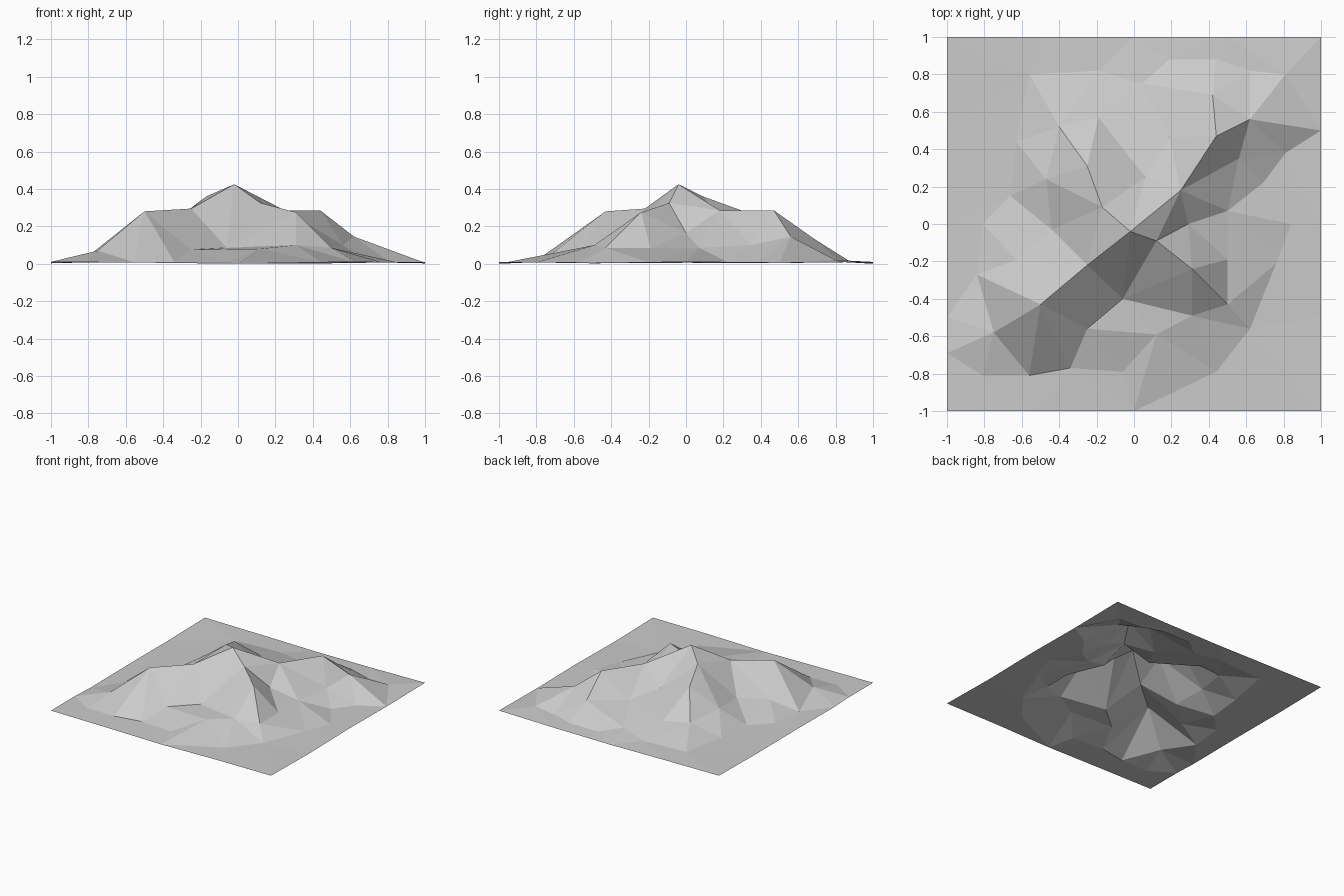
import bpy
import random
from mathutils import Vector
from mathutils.geometry import delaunay_2d_cdt

random.seed(3)
GROUND = .01

cube = bpy.data.objects.get("Cube")
if cube:
    bpy.data.objects.remove(cube, do_unlink=True)


def make_material(name, value):
    """One plain grey material for viewport and render."""
    material = bpy.data.materials.new(name)
    material.use_nodes = True
    colour = (value, value, value, 1)
    material.diffuse_color = colour
    material.node_tree.nodes["Principled BSDF"].inputs["Base Color"].default_value = colour
    return material


points, creases = [], []


def add_point(x, y, z=GROUND):
    """Add a terrain point, reusing one already at the same place."""
    for index, point in enumerate(points):
        if (point.xy - Vector((x, y))).length < .01:
            return index
    points.append(Vector((x, y, z)))
    return len(points) - 1


def add_line(*path):
    """Add connected points whose joining edges stay in the surface."""
    indices = [add_point(*place) for place in path]
    creases.extend(zip(indices, indices[1:]))


summit = (-.02, -.04, .425)
north_shoulder = (-.17, .09, .36)
east_shoulder = (.12, -.09, .325)

# Ridges running down from the summit
south_west_ridge = [summit, (-.25, -.22, .295), (-.5, -.43, .28), (-.75, -.58, .07), (-1, -.69)]
north_east_ridge = [summit, (.25, .18, .285), (.44, .47, .285), (.62, .56, .145), (.81, .8, .02)]
north_west_ridge = [summit, north_shoulder, (-.25, .31, .28), (-.4, .52, .1), (-.56, .8)]
south_east_ridge = [summit, east_shoulder, (.31, -.24, .275), (.5, -.43, .085), (.62, -.56)]
back_spur = [(.44, .47), (.42, .69, .13), (.44, .88)]

# Valleys between the ridges
north_valley = [north_shoulder, (.06, .25, .16), (.19, .46, .11)]
east_valley = [east_shoulder, (.29, 0, .165), (.5, .07, .085)]

for path in (south_west_ridge, north_east_ridge, north_west_ridge, south_east_ridge,
             back_spur, north_valley, east_valley):
    add_line(*path)

# Lower slopes
for place in [(-.25, -.56, .075), (-.06, -.4, .085), (.12, -.59, .08), (.31, -.49, .1),
              (.5, -.19, .085), (.56, .35, .1), (-.63, -.19, .08), (-.44, -.03, .11),
              (-.47, .24, .13), (-.19, .57, .08), (.04, .75, .03)]:
    add_point(*place)

# Foot of the mountain
for place in [(-.56, -.81), (-.34, -.77), (-.06, -.79), (.44, -.79), (.76, -.21), (.84, 0),
              (.69, .22), (.81, .38), (.62, .82), (.19, .88), (-.19, .82), (-.63, .44),
              (-.66, .15), (-.81, 0), (-.84, -.27), (-.81, -.81)]:
    add_point(*place)

# Slightly uneven square rim
steps = [-1, -.5, 0, .5, 1]
for x in steps:
    for y in steps:
        if max(abs(x), abs(y)) == 1:
            add_point(x, y, GROUND if abs(x * y) == 1 else random.uniform(0, GROUND))
points[add_point(0, -1)].z = 0

# Triangulate the plan and lift it to the stored heights
flat = [point.xy for point in points]
corners, _, triangles, origins, _, _ = delaunay_2d_cdt(flat, creases, [], 0, .0001)
vertices = [(c.x, c.y, points[source[0]].z if source else GROUND)
            for c, source in zip(corners, origins)]

mesh = bpy.data.meshes.new("mountain_terrain")
mesh.from_pydata(vertices, [], triangles)
mesh.materials.append(make_material("rock grey", .6))
mesh.shade_flat()
terrain = bpy.data.objects.new("mountain_terrain", mesh)
bpy.context.collection.objects.link(terrain)
